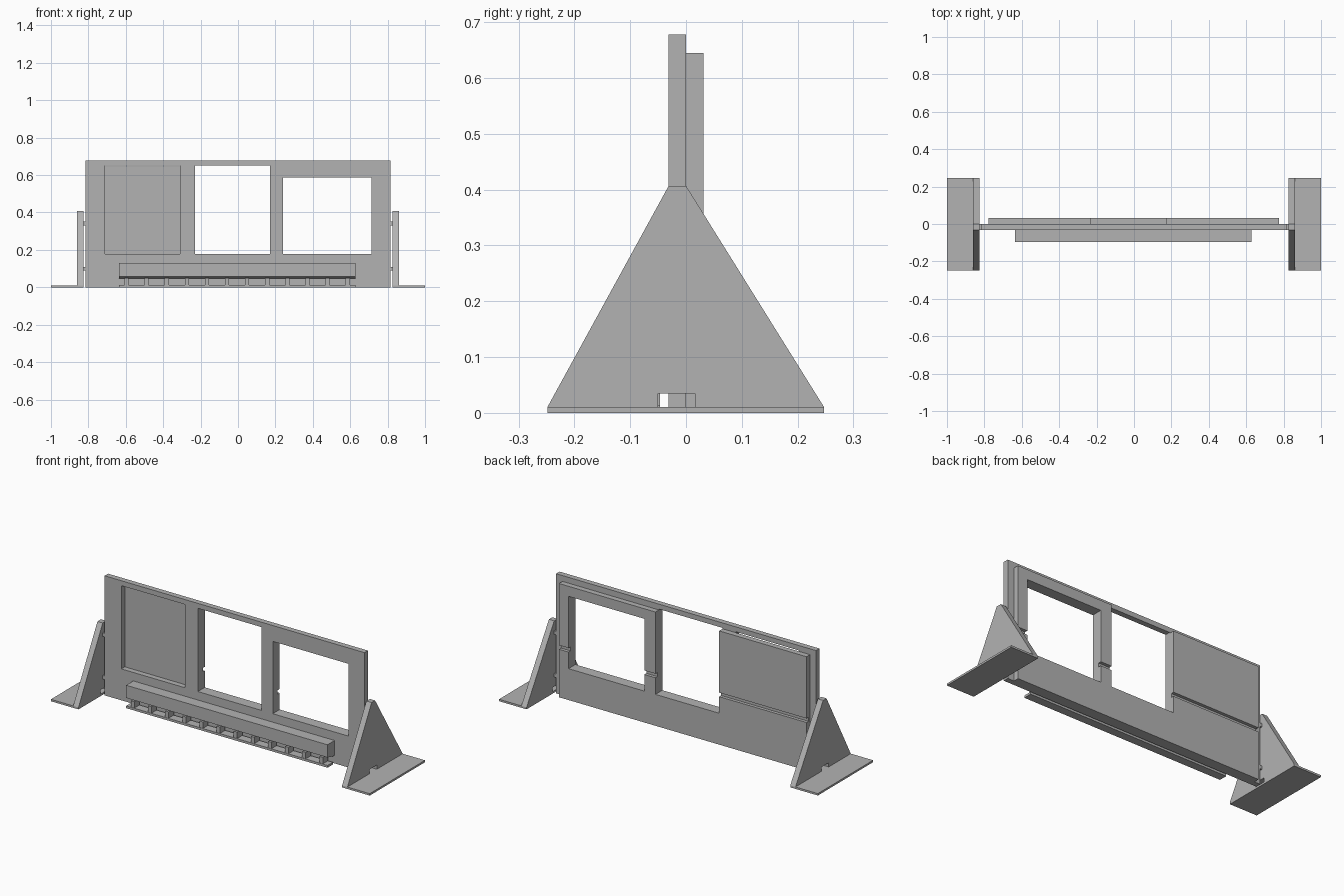
import bpy, bmesh

if "Cube" in bpy.data.objects:
    bpy.data.objects.remove(bpy.data.objects["Cube"])

grey = bpy.data.materials.new("plain_grey")
grey.diffuse_color = (0.45, 0.45, 0.45, 1)
grey.use_nodes = True
grey.node_tree.nodes["Principled BSDF"].inputs["Base Color"].default_value = grey.diffuse_color


def finish(name, bm):
    bmesh.ops.recalc_face_normals(bm, faces=bm.faces)
    mesh = bpy.data.meshes.new(name)
    bm.to_mesh(mesh)
    bm.free()
    mesh.materials.append(grey)
    ob = bpy.data.objects.new(name, mesh)
    bpy.context.collection.objects.link(ob)
    return ob


def box(name, x, y, z):
    bm = bmesh.new()
    bmesh.ops.create_cube(bm, size=1)
    for v in bm.verts:
        v.co = [r[0] if c < 0 else r[1] for c, r in zip(v.co, (x, y, z))]
    return finish(name, bm)


def prism(name, profile, x0, x1):
    """Extrude a (y, z) profile along x."""
    bm = bmesh.new()
    face = bm.faces.new([bm.verts.new((x0, y, z)) for y, z in profile])
    ext = bmesh.ops.extrude_face_region(bm, geom=[face])
    verts = [g for g in ext["geom"] if isinstance(g, bmesh.types.BMVert)]
    bmesh.ops.translate(bm, verts=verts, vec=(x1 - x0, 0, 0))
    return finish(name, bm)


def cut(ob, *ranges):
    for r in ranges:
        cutter = box("cutter", *r)
        cutter.hide_render = True
        mod = ob.modifiers.new("cut", "BOOLEAN")
        mod.object, mod.operation, mod.solver = cutter, "DIFFERENCE", "EXACT"
        bpy.context.view_layer.objects.active = ob
        bpy.ops.object.modifier_apply(modifier=mod.name)
        bpy.data.objects.remove(cutter)


THROUGH = (-0.2, 0.2)

# Front board with three openings
board = box("front_board", (-0.815, 0.815), (-0.031, 0), (0, 0.678))
cut(board,
    ((-0.71, -0.31), THROUGH, (0.178, 0.65)),
    ((-0.23, 0.17), THROUGH, (0.178, 0.65)),
    ((0.24, 0.715), THROUGH, (0.178, 0.588)))

# Backing layer: open middle, right window, horizontal groove
backing = box("backing_board", (-0.778, 0.775), (0, 0.031), (0, 0.645))
cut(backing,
    ((-0.23, 0.17), THROUGH, (0.178, 0.8)),
    ((0.24, 0.715), THROUGH, (0.178, 0.588)),
    ((-0.9, 0.9), (0.013, 0.1), (0.272, 0.295)))

# Ledge with sloped underside
prism("front_ledge", [(-0.031, 0.13), (-0.095, 0.13), (-0.095, 0.058),
                      (-0.048, 0.046), (-0.031, 0.046)], -0.635, 0.628)

# Comb below the ledge
box("comb_base", (-0.635, 0.628), (-0.095, -0.047), (0, 0.013))
for i in range(12):
    x = -0.596 + i * 0.1075
    box("comb_tooth", (x - 0.011, x + 0.011), (-0.093, -0.047), (0.012, 0.049))

# Feet, mirrored left and right
for s, side in ((-1, "left"), (1, "right")):
    def span(a, b):
        return tuple(sorted((s * a, s * b)))
    box(side + "_foot_base", span(0.827, 1.0), (-0.248, 0.247), (0, 0.011))
    gusset = prism(side + "_foot_gusset",
                   [(-0.248, 0.011), (0.247, 0.011), (0, 0.407), (-0.031, 0.407)],
                   *span(0.827, 0.86))
    cut(gusset, (span(0.7, 0.95), (-0.05, 0.016), (0.0, 0.035)))
    # Tabs joining board and foot
    for z in (0.098, 0.34):
        box(side + "_tab", span(0.812, 0.83), (-0.031, 0), (z - 0.009, z + 0.011))
